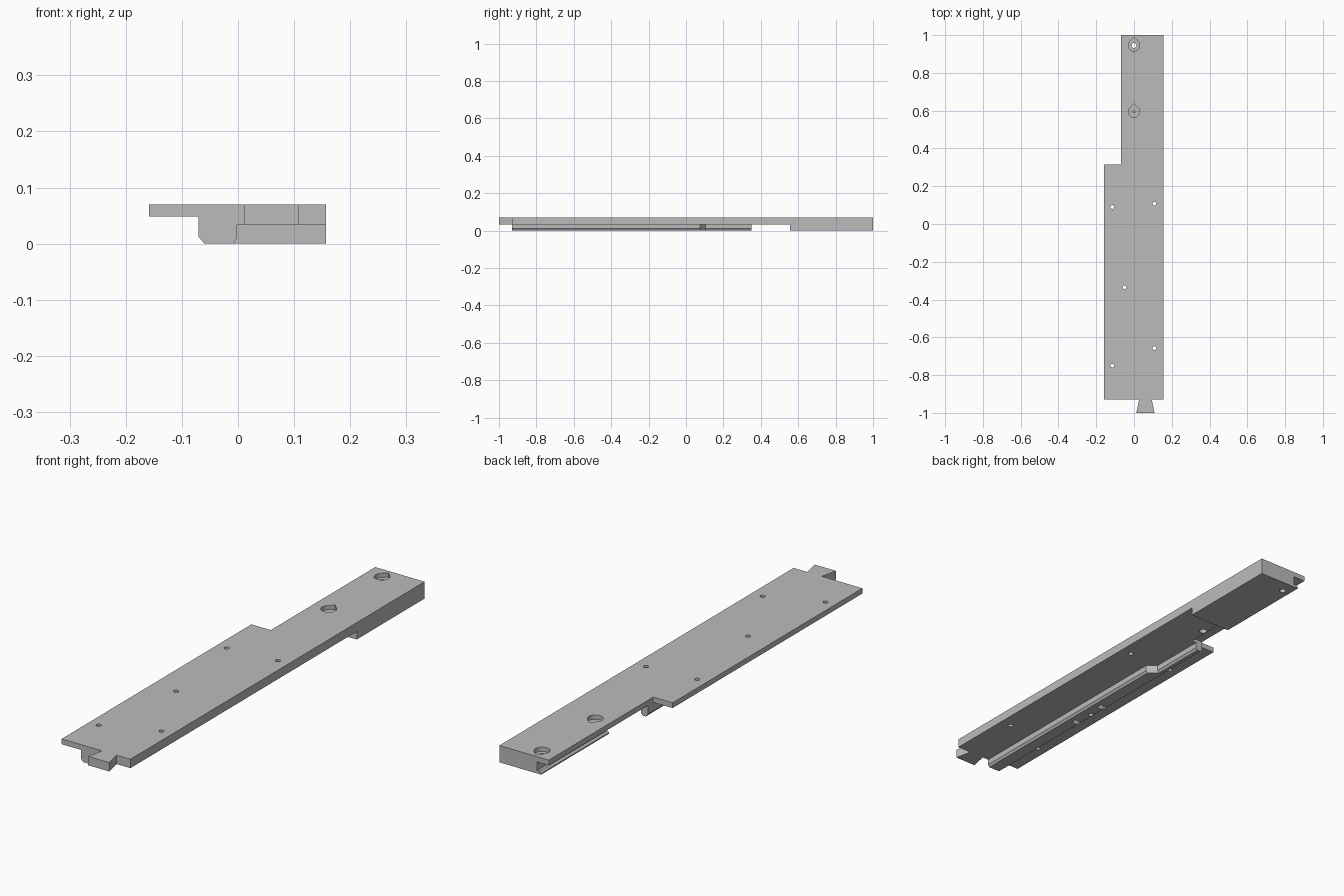
import bpy, bmesh, math

if "Cube" in bpy.data.objects:
    bpy.data.objects.remove(bpy.data.objects["Cube"], do_unlink=True)

grey = bpy.data.materials.new("plain_grey")
grey.use_nodes = True
grey.diffuse_color = (0.5, 0.5, 0.5, 1)
grey.node_tree.nodes["Principled BSDF"].inputs["Base Color"].default_value = (0.5, 0.5, 0.5, 1)

TOP, LIP, UNDER = 0.07, 0.048, 0.033      # plate top, thin underside, thick underside
LEFT, RIGHT, STEP = 0.157, -0.159, -0.07  # side edges
FRONT, BACK = -0.93, 1.0


def loft(name, rings):
    """Solid through a list of matching rings of 3D points."""
    bm = bmesh.new()
    loops = [[bm.verts.new(p) for p in ring] for ring in rings]
    for a, b in zip(loops, loops[1:]):
        for i in range(len(a)):
            j = (i + 1) % len(a)
            bm.faces.new((a[i], a[j], b[j], b[i]))
    bm.faces.new(loops[0])
    bm.faces.new(loops[-1])
    bmesh.ops.recalc_face_normals(bm, faces=bm.faces)
    mesh = bpy.data.meshes.new(name)
    bm.to_mesh(mesh)
    bm.free()
    mesh.materials.append(grey)
    ob = bpy.data.objects.new(name, mesh)
    bpy.context.collection.objects.link(ob)
    return ob


def slab(name, outline, z0, z1):
    return loft(name, [[(x, y, z) for x, y in outline] for z in (z0, z1)])


def box(name, x0, x1, y0, y1, z0, z1):
    return slab(name, [(x0, y0), (x1, y0), (x1, y1), (x0, y1)], z0, z1)


def circle(x, y, r, n=24):
    return [(x + r * math.cos(math.tau * i / n), y + r * math.sin(math.tau * i / n)) for i in range(n)]


def teardrop(x, y, r, n=24):
    # three quarters of a circle closed by a right-angled point toward the back
    arc = [math.radians(135 + 270 * i / n) for i in range(n + 1)]
    return [(x + r * math.cos(a), y + r * math.sin(a)) for a in arc] + [(x, y + r * math.sqrt(2))]


def combine(target, other, operation):
    mod = target.modifiers.new(operation.lower(), 'BOOLEAN')
    mod.operation, mod.solver, mod.object = operation, 'EXACT', other
    other.hide_render = True
    bpy.context.view_layer.objects.active = target
    bpy.ops.object.modifier_apply(modifier=mod.name)
    bpy.data.objects.remove(other, do_unlink=True)


# Stepped top plate
body = slab("mounting_rail_plate", [
    (RIGHT, FRONT), (LEFT, FRONT), (LEFT, BACK), (STEP, BACK), (STEP, 0.315), (RIGHT, 0.315)], LIP, TOP)

# Thicker half of the plate, widened where the rail narrows
thick = slab("thick_half", [
    (-0.016, FRONT), (LEFT, FRONT), (LEFT, BACK), (-0.016, BACK),
    (-0.016, 0.35), (-0.05, 0.35), (-0.05, 0.06), (-0.016, 0.06)], UNDER, LIP + 0.01)


# Chamfered rail under the plate, stepping narrower toward the back
def rail_section(y, edge):
    return [(x, y, z) for x, z in (
        (STEP, 0.055), (STEP, 0.012), (-0.06, 0), (edge - 0.007, 0), (edge, 0.01), (edge, 0.055))]


rail = loft("lower_rail", [rail_section(y, e) for y, e in (
    (FRONT, -0.002), (0.075, -0.002), (0.105, -0.038), (0.35, -0.038))])


# Thick end block with a hooked lower lip
hook = [(LEFT, 0.055), (LEFT, 0), (-0.035, 0), (-0.035, 0.005), (-0.027, 0.012), (-0.016, 0.012), (-0.016, 0.055)]
block = loft("end_block", [[(x, y, z) for x, z in hook] for y in (0.555, BACK)])

# Dovetail tab at the front
tab = slab("dovetail_tab", [
    (0.012, -1), (0.109, -1), (0.094, FRONT), (0.094, FRONT + 0.02),
    (0.027, FRONT + 0.02), (0.027, FRONT)], UNDER, TOP)

for part in (thick, rail, block, tab):
    combine(body, part, 'UNION')

# Small screw holes right through
for x, y in ((-0.115, 0.09), (0.108, 0.108), (-0.05, -0.335), (0.108, -0.657), (-0.115, -0.75)):
    combine(body, slab("screw_hole", circle(x, y, 0.01), -0.1, 0.2), 'DIFFERENCE')

# Teardrop pockets with their centre holes
for y, r, floor in ((0.945, 0.013, -0.1), (0.595, 0.006, 0.02)):
    combine(body, slab("pocket", teardrop(0, y, 0.03), TOP - 0.018, 0.2), 'DIFFERENCE')
    combine(body, slab("pocket_hole", circle(0, y, r), floor, 0.2), 'DIFFERENCE')

# Blind hole under the plate and two slots in the rail
combine(body, slab("blind_hole", circle(0, 0.44, 0.015), -0.1, 0.05), 'DIFFERENCE')
for y in (-0.42, -0.26):
    combine(body, box("rail_slot", -0.064, -0.03, y - 0.012, y + 0.012, -0.1, 0.02), 'DIFFERENCE')

# Crisp edges, smooth hole walls
bpy.ops.object.select_all(action='DESELECT')
body.select_set(True)
bpy.context.view_layer.objects.active = body
bpy.ops.object.shade_smooth_by_angle(angle=math.radians(25))
